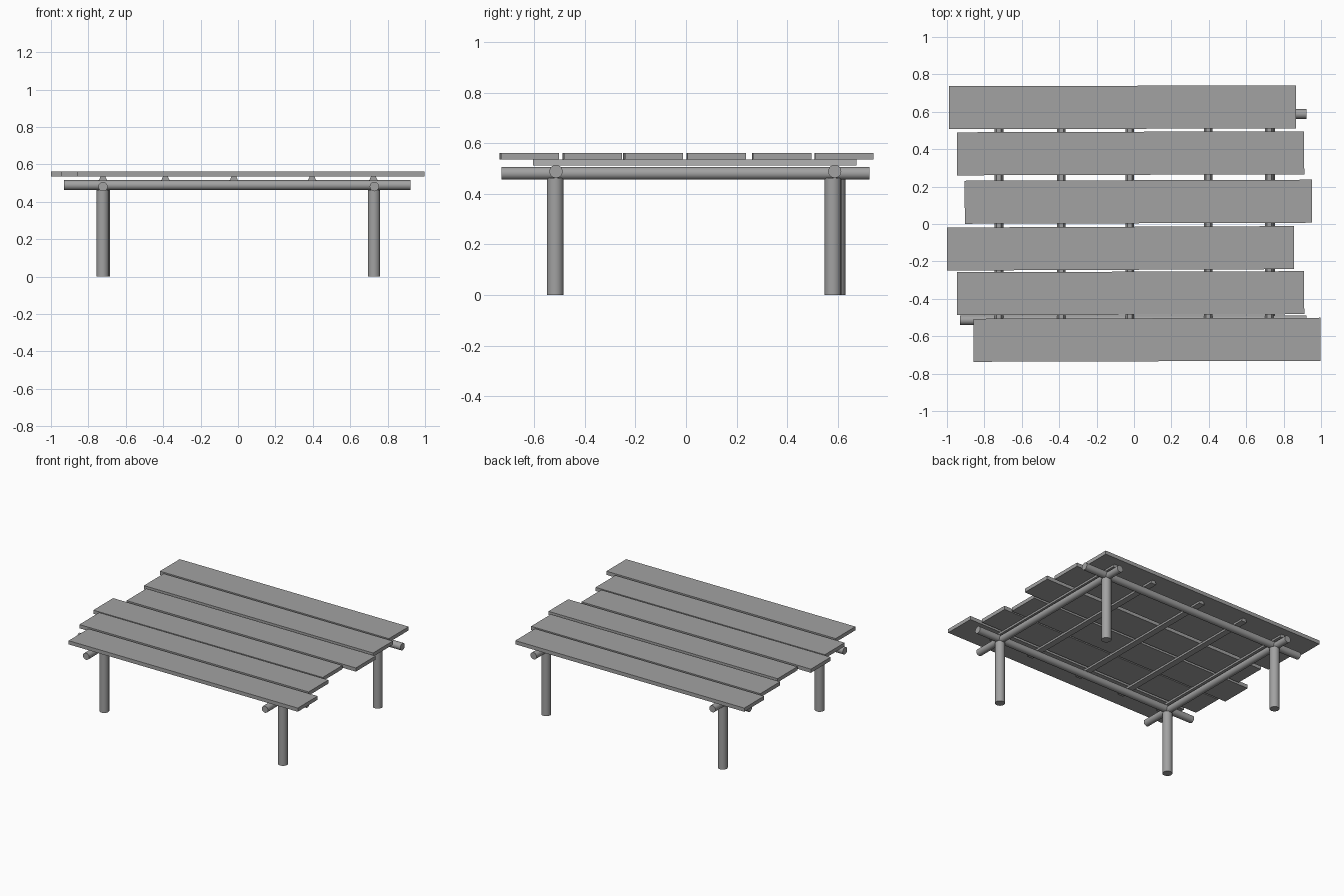
import bpy
import bmesh
from math import pi
from mathutils import Matrix, Vector

cube = bpy.data.objects.get("Cube")
if cube:
    bpy.data.objects.remove(cube, do_unlink=True)

wood = bpy.data.materials.new("weathered_grey_wood")
wood.use_nodes = True
GREY = (0.36, 0.36, 0.36, 1)
wood.diffuse_color = GREY
wood.node_tree.nodes["Principled BSDF"].inputs["Base Color"].default_value = GREY


def add_object(name, bm, smooth=False):
    mesh = bpy.data.meshes.new(name)
    bmesh.ops.recalc_face_normals(bm, faces=bm.faces)
    bm.to_mesh(mesh)
    bm.free()
    mesh.materials.append(wood)
    obj = bpy.data.objects.new(name, mesh)
    bpy.context.collection.objects.link(obj)
    if smooth:
        bpy.ops.object.select_all(action='DESELECT')
        obj.select_set(True)
        bpy.context.view_layer.objects.active = obj
        bpy.ops.object.shade_smooth_by_angle(angle=pi / 6)
    return obj


def pole(name, start, end, radius):
    """Round pole running between two points."""
    start, end = Vector(start), Vector(end)
    axis = end - start
    turn = Vector((0, 0, 1)).rotation_difference(axis).to_matrix().to_4x4()
    bm = bmesh.new()
    bmesh.ops.create_cone(bm, cap_ends=True, segments=20, radius1=radius,
                          radius2=radius, depth=axis.length,
                          matrix=Matrix.Translation((start + end) / 2) @ turn)
    add_object(name, bm, smooth=True)


def plank(name, x, y, turn):
    """Flat board, slightly askew."""
    size = Matrix.Diagonal((1.856, 0.23, 0.027, 1))
    place = Matrix.Translation((x, y, 0.549)) @ Matrix.Rotation(turn, 4, 'Z')
    bm = bmesh.new()
    bmesh.ops.create_cube(bm, size=1, matrix=place @ size)
    add_object(name, bm)


def batten(name, x):
    """Half-round strip with a flat underside, carrying the boards."""
    profile = [(-0.023, 0.512), (0.023, 0.512), (0.012, 0.537), (-0.012, 0.537)]
    bm = bmesh.new()
    face = bm.faces.new([bm.verts.new((x + dx, -0.605, z)) for dx, z in profile])
    grown = bmesh.ops.extrude_face_region(bm, geom=[face], use_keep_orig=True)
    verts = [g for g in grown["geom"] if isinstance(g, bmesh.types.BMVert)]
    bmesh.ops.translate(bm, verts=verts, vec=(0, 1.28, 0))
    add_object(name, bm)


# Legs
for name, x, y in [("front_right_leg", -0.723, -0.517), ("front_left_leg", 0.727, -0.517),
                   ("back_right_leg", -0.717, 0.597), ("back_left_leg", 0.727, 0.581)]:
    pole(name, (x, y, 0), (x, y, 0.462), 0.033)

# Frame poles, crossing at the legs
for name, y in [("front_pole", -0.514), ("back_pole", 0.588)]:
    pole(name, (-0.93, y, 0.489), (0.923, y, 0.489), 0.026)
for name, x in [("right_pole", -0.722), ("left_pole", 0.729)]:
    pole(name, (x, -0.73, 0.481), (x, 0.726, 0.481), 0.025)

# Battens under the boards
for i, x in enumerate((-0.722, -0.388, -0.022, 0.396, 0.724)):
    batten(f"batten_{i + 1}", x)

# Staggered top boards, front to back
boards = [(0.069, -0.619, 0.003), (-0.018, -0.370, 0.003), (-0.072, -0.130, 0.004),
          (0.023, 0.119, 0.003), (-0.018, 0.378, 0.003), (-0.061, 0.624, 0.002)]
for i, (x, y, turn) in enumerate(boards):
    plank(f"top_board_{i + 1}", x, y, turn)
